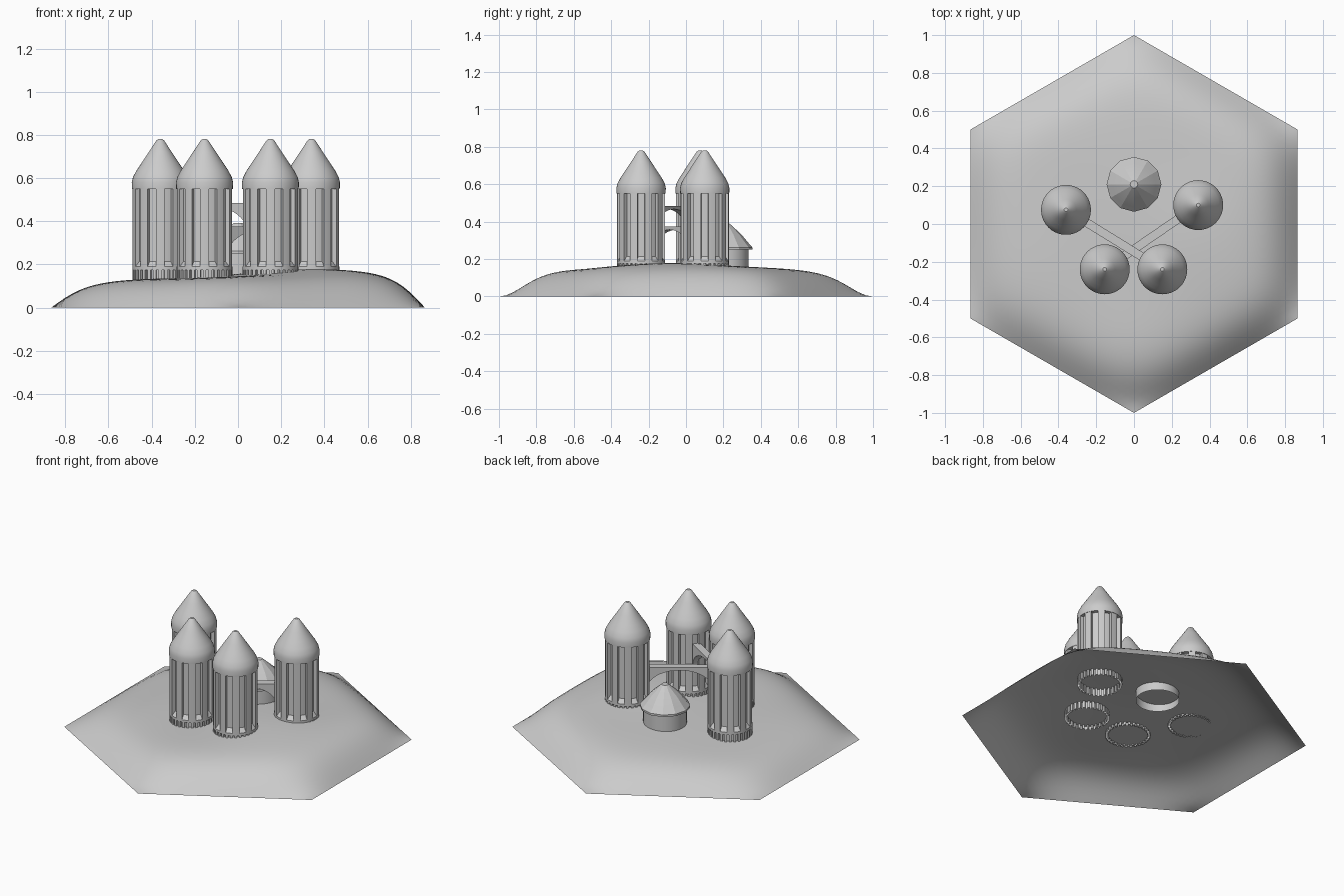
import bpy, bmesh
from math import sin, cos, pi, tanh, exp, sqrt, radians
from mathutils import Vector

if "Cube" in bpy.data.objects:
    bpy.data.objects.remove(bpy.data.objects["Cube"])


def make(name, bm, angle=35):
    bmesh.ops.recalc_face_normals(bm, faces=bm.faces)
    me = bpy.data.meshes.new(name)
    bm.to_mesh(me)
    bm.free()
    ob = bpy.data.objects.new(name, me)
    bpy.context.collection.objects.link(ob)
    bpy.ops.object.select_all(action='DESELECT')
    ob.select_set(True)
    bpy.context.view_layer.objects.active = ob
    bpy.ops.object.shade_smooth_by_angle(angle=radians(angle))
    return ob


def skin(bm, rings):
    """Join successive closed rings of points with quads."""
    rows = [[bm.verts.new(p) for p in ring] for ring in rings]
    for a, b in zip(rows, rows[1:]):
        n = len(a)
        for i in range(n):
            bm.faces.new((a[i], a[(i + 1) % n], b[(i + 1) % n], b[i]))
    return rows


def lathe(name, profile, n, centre, cap=False, angle=35):
    bm = bmesh.new()
    rows = skin(bm, [[(centre[0] + r * cos(2 * pi * i / n),
                       centre[1] + r * sin(2 * pi * i / n), z)
                      for i in range(n)] for r, z in profile])
    if cap:
        bm.faces.new(rows[-1])
    return make(name, bm, angle)


def gear(name, levels, n, duty, centre):
    """Fluted tube: levels are (z, rib radius, recess radius)."""
    bm = bmesh.new()
    rings = []
    for z, rib, rec in levels:
        ring = []
        for k in range(n):
            for r, start, width in ((rib, 0, duty), (rec, duty, 1 - duty)):
                for f in (0, .5, 1):
                    a = 2 * pi * (k + start + width * f - duty / 2) / n - pi / 2
                    ring.append((centre[0] + r * cos(a), centre[1] + r * sin(a), z))
        rings.append(ring)
    skin(bm, rings)
    bmesh.ops.remove_doubles(bm, verts=bm.verts, dist=1e-5)
    return make(name, bm, 25)


# Hexagonal hill, open underneath
def height(x, y):
    h = .147 + .035 * x + .02 * exp(-((x - .28) ** 2 + (y + .03) ** 2) / .1)
    h += .003 * sin(7 * x + 2) * sin(6 * y)
    for i in range(6):
        a = i * pi / 3
        d = max(0, sqrt(3) / 2 - x * cos(a) - y * sin(a))
        h *= tanh(d / .16)
    return h


bm = bmesh.new()
N = 26
for s in range(6):
    u, v = [Vector((cos(pi / 6 + k * pi / 3), sin(pi / 6 + k * pi / 3))) for k in (s, s + 1)]
    grid = {}
    for i in range(N + 1):
        for j in range(N + 1 - i):
            p = (u * i + v * j) / N
            grid[i, j] = bm.verts.new((p.x, p.y, height(p.x, p.y)))
    for i in range(N):
        for j in range(N - i):
            bm.faces.new((grid[i, j], grid[i + 1, j], grid[i, j + 1]))
            if i + j < N - 1:
                bm.faces.new((grid[i + 1, j], grid[i + 1, j + 1], grid[i, j + 1]))
bmesh.ops.remove_doubles(bm, verts=bm.verts, dist=1e-4)
make("hill", bm, 60)

# Four towers: toothed foot, ribbed wall, pointed roof
left, front_left = (-.36, .075), (-.155, -.24)
front_right, right = (.15, -.24), (.34, .10)
roof = [(.108, .55), (.131, .55), (.132, .58), (.126, .605), (.110, .635),
        (.088, .668), (.055, .718), (.018, .774), (.010, .78)]
for label, c in (("left", left), ("front_left", front_left),
                 ("front_right", front_right), ("right", right)):
    gear(label + "_tower_foot", [(.128, .129, .115), (.175, .129, .115)], 30, .55, c)
    gear(label + "_tower_wall", [(.175, .112, .112), (.175, .129, .129), (.19, .129, .129),
                                 (.215, .129, .108), (.55, .129, .108)], 10, .5, c)
    lathe(label + "_tower_roof", roof, 40, c, cap=True)

# Low hut at the back
hut = (0, .21)
lathe("hut_wall", [(.125, .105), (.125, .26)], 32, hut)
lathe("hut_roof", [(.12, .25), (.145, .25), (.145, .262), (.118, .293),
                   (.085, .333), (.02, .392)], 12, hut, cap=True, angle=20)


# Arched footbridges crossing between the towers
def bridge(name, a, b, top, width=.045, thick=.018, drop=.12, n=20):
    a, b = Vector(a), Vector(b)
    d = (b - a).normalized()
    side = Vector((-d.y, d.x)) * width / 2
    a, b = a + d * .112, b - d * .112
    bm = bmesh.new()
    rings = []
    for i in range(n + 1):
        t = -cos(pi * i / n)
        p = a.lerp(b, (t + 1) / 2)
        low = top - thick - drop * (1 - sqrt(max(0, 1 - t * t)))
        rings.append([(*(p + side), top), (*(p - side), top),
                      (*(p - side), low), (*(p + side), low)])
    rows = skin(bm, rings)
    bm.faces.new(rows[0])
    bm.faces.new(rows[-1])
    make(name, bm)


bridge("upper_bridge", left, front_right, .485)
bridge("lower_bridge", right, front_left, .375)
